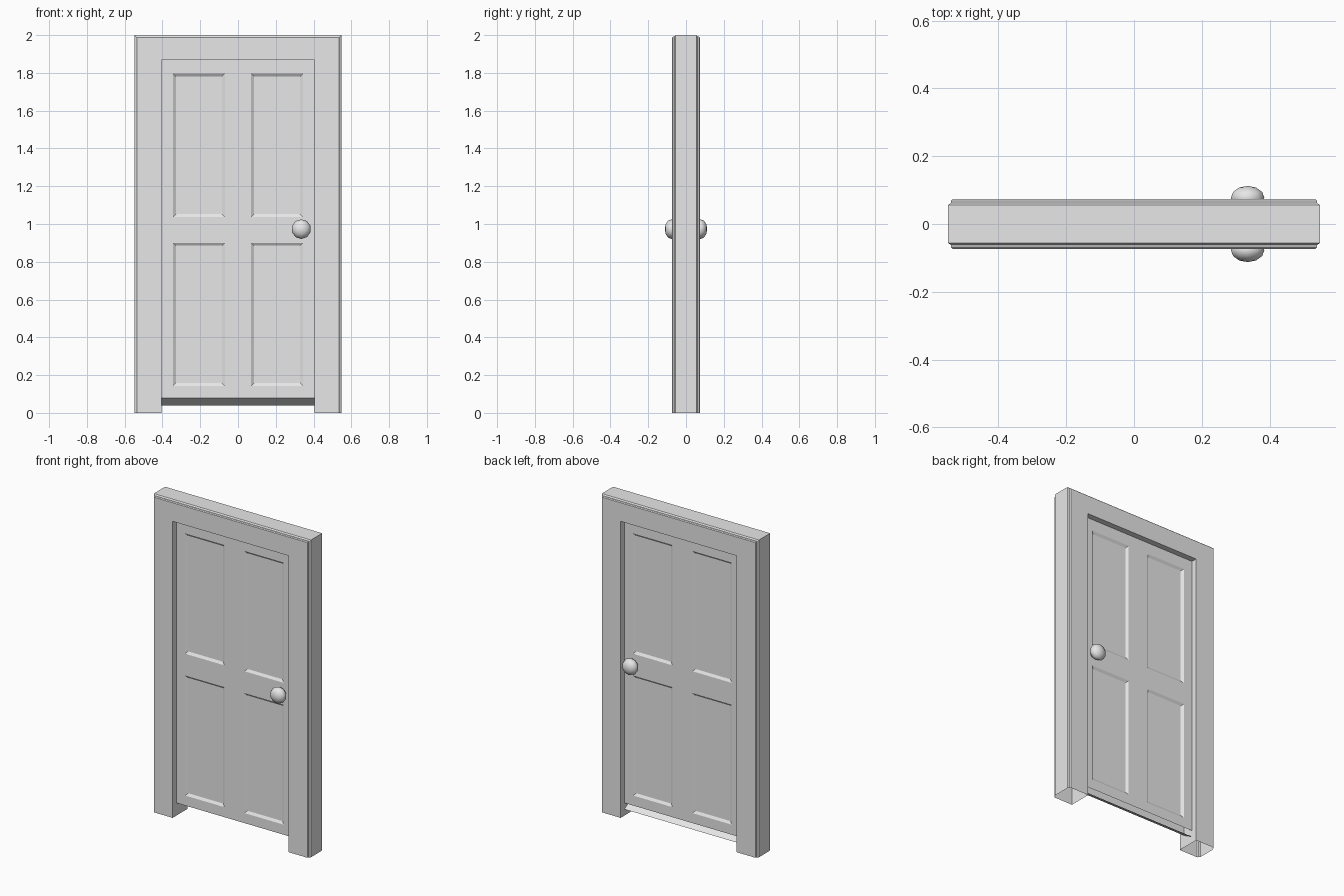
import bpy, bmesh, math
from mathutils import Matrix

cube = bpy.data.objects.get("Cube")
if cube:
    bpy.data.objects.remove(cube, do_unlink=True)

GREY = (0.8, 0.8, 0.8, 1)
paint = bpy.data.materials.new("light grey")
paint.use_nodes = True
paint.diffuse_color = GREY
paint.node_tree.nodes["Principled BSDF"].inputs["Base Color"].default_value = GREY

HALF_W, HEIGHT = 0.548, 2.0
OPEN_X, OPEN_TOP = 0.405, 1.869
FRAME_Y, DOOR_Y = 0.073, 0.036


def finish(bm, name):
    mesh = bpy.data.meshes.new(name)
    bm.to_mesh(mesh)
    bm.free()
    mesh.materials.append(paint)
    obj = bpy.data.objects.new(name, mesh)
    bpy.context.collection.objects.link(obj)
    return obj


# Door frame: moulded section swept up, across and down, open at the feet
def build_frame():
    edge = [(0, 0.056), (0.008, 0.062), (0.008, 0.068), (0.013, FRAME_Y)]
    front = [(HALF_W - o, HEIGHT - o, -y) for o, y in edge]
    front.append((OPEN_X, OPEN_TOP, -FRAME_Y))
    section = front + [(x, z, -y) for x, z, y in reversed(front)]
    bm = bmesh.new()
    loops = []
    for x, top, y in section:
        path = [(-x, y, 0), (-x, y, top), (x, y, top), (x, y, 0)]
        loops.append([bm.verts.new(p) for p in path])
    for a, b in zip(loops, loops[1:] + loops[:1]):
        for i in range(3):
            bm.faces.new((a[i], a[i + 1], b[i + 1], b[i]))
    bmesh.ops.recalc_face_normals(bm, faces=bm.faces)
    finish(bm, "door_frame")


# Door leaf: one sheet per side with four sunken panels
def build_leaf(name, side):
    xs = [-OPEN_X, -0.344, -0.07, 0.07, 0.344, OPEN_X]
    zs = [0.08, 0.143, 0.9, 1.037, 1.796, OPEN_TOP]
    bm = bmesh.new()
    grid = [[bm.verts.new((x, side * DOOR_Y, z)) for x in xs] for z in zs]
    panels = []
    for r in range(5):
        for c in range(5):
            quad = [grid[r][c], grid[r][c + 1], grid[r + 1][c + 1], grid[r + 1][c]]
            face = bm.faces.new(quad if side < 0 else quad[::-1])
            if r % 2 and c % 2:
                panels.append(face)
    bm.normal_update()
    bmesh.ops.inset_individual(bm, faces=panels, thickness=0.021, depth=-0.01)
    # Merge the flat rails around the panels
    bmesh.ops.dissolve_limit(bm, angle_limit=0.01, verts=bm.verts, edges=bm.edges)
    finish(bm, name)


# Sloping plate under the door
def build_bottom_plate():
    bm = bmesh.new()
    points = [(-OPEN_X, -DOOR_Y, 0.08), (OPEN_X, -DOOR_Y, 0.08),
              (OPEN_X, DOOR_Y, 0.04), (-OPEN_X, DOOR_Y, 0.04)]
    bm.faces.new([bm.verts.new(p) for p in points])
    finish(bm, "door_bottom_plate")


# Knob: flattened ball on a short neck
def build_knob(name, side):
    bm = bmesh.new()
    place = Matrix.Translation((0.335, side * 0.077, 0.973))
    turn = Matrix.Rotation(math.pi / 2, 4, "X")
    bmesh.ops.create_uvsphere(bm, u_segments=10, v_segments=6, radius=0.052,
                              matrix=place @ Matrix.Diagonal((1, 0.68, 1, 1)) @ turn)
    neck = Matrix.Translation((0.335, side * 0.05, 0.973))
    bmesh.ops.create_cone(bm, segments=10, radius1=0.022, radius2=0.022,
                          depth=0.036, matrix=neck @ turn)
    for face in bm.faces:
        face.smooth = True
    finish(bm, name)


build_frame()
build_bottom_plate()
for label, side in (("front", -1), ("back", 1)):
    build_leaf(label + "_door_panel", side)
    build_knob(label + "_knob", side)
